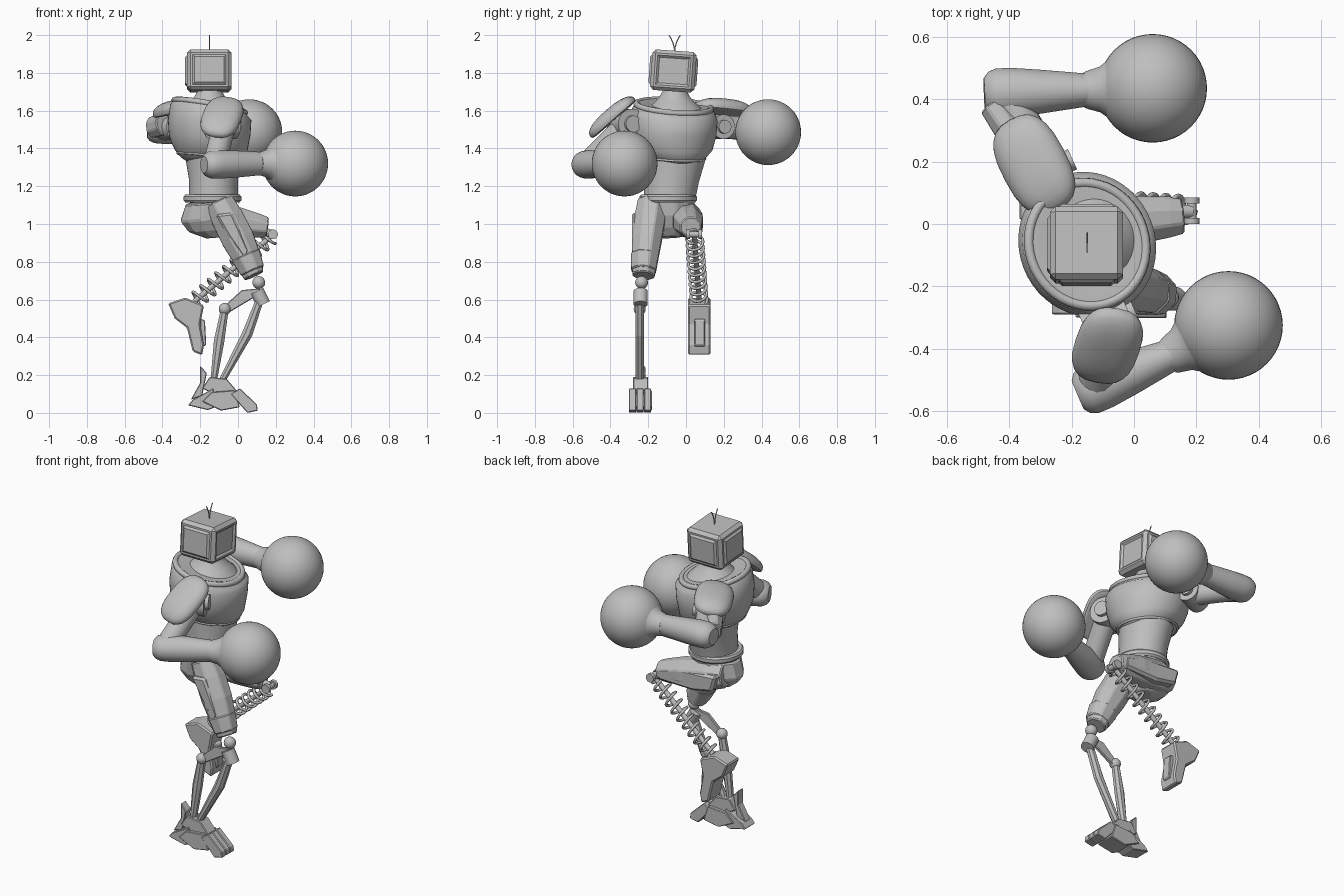
import bpy
import bmesh
from math import sin, cos, pi, radians, copysign
from mathutils import Vector, Matrix

if "Cube" in bpy.data.objects:
    bpy.data.objects.remove(bpy.data.objects["Cube"])

# One plain metal colour
metal = bpy.data.materials.new("plain_grey_metal")
metal.use_nodes = True
grey = (0.52, 0.52, 0.52, 1)
metal.diffuse_color = grey
metal.node_tree.nodes["Principled BSDF"].inputs["Base Color"].default_value = grey

UP = Vector((0, 0, 1))
Y = Vector((0, 1, 0))
FORWARD = Vector((0.91, 0.41, 0))      # direction the twisted chest faces
SIDE = Vector((-0.41, 0.91, 0))        # towards the chest's own left
CHEST = Vector((-0.15, -0.065, 0))

def add_object(name, data):
    data.materials.append(metal)
    obj = bpy.data.objects.new(name, data)
    bpy.context.scene.collection.objects.link(obj)
    return obj

def finish(name, bm, smooth=35, bevel=0):
    """Turn a bmesh into a named, shaded object."""
    bmesh.ops.recalc_face_normals(bm, faces=bm.faces)
    mesh = bpy.data.meshes.new(name)
    bm.to_mesh(mesh)
    bm.free()
    if smooth:
        mesh.shade_smooth()
        mesh.set_sharp_from_angle(angle=radians(smooth))
    obj = add_object(name, mesh)
    if bevel:
        obj.modifiers.new("edge_bevel", "BEVEL").width = bevel
    return obj

def loft(name, rings, n=24, side=Y, smooth=35, bevel=0):
    """Skin elliptical rings given as (centre, radius along side, other radius)."""
    bm = bmesh.new()
    centres = [Vector(r[0]) for r in rings]
    axis = (centres[-1] - centres[0]).normalized()
    u = (side - axis * side.dot(axis)).normalized()
    v = axis.cross(u)
    angles = [2 * pi * (i + 0.5) / n for i in range(n)]
    loops = [[bm.verts.new(c + u * a * cos(t) + v * b * sin(t)) for t in angles]
             for c, (_, a, b) in zip(centres, rings)]
    for low, high in zip(loops, loops[1:]):
        for i in range(n):
            j = (i + 1) % n
            bm.faces.new((low[i], low[j], high[j], high[i]))
    bm.faces.new(loops[0])
    bm.faces.new(loops[-1])
    return finish(name, bm, smooth, bevel)

def rod(name, start, end, r, n=16):
    side = Y if abs((Vector(end) - Vector(start)).normalized().y) < 0.9 else UP
    loft(name, [(start, r, r), (end, r, r)], n, side)

def ball(name, centre, radius, n=48):
    bm = bmesh.new()
    bmesh.ops.create_uvsphere(bm, u_segments=n, v_segments=n // 2, radius=radius)
    bmesh.ops.translate(bm, verts=bm.verts, vec=centre)
    finish(name, bm, 60)

def prism(name, y0, y1, profile, bevel=0.004):
    """Extrude an x-z outline across y."""
    bm = bmesh.new()
    face = bm.faces.new([bm.verts.new((x, y0, z)) for x, z in profile])
    new = bmesh.ops.extrude_face_region(bm, geom=[face])["geom"]
    moved = [g for g in new if isinstance(g, bmesh.types.BMVert)]
    bmesh.ops.translate(bm, vec=(0, y1 - y0, 0), verts=moved)
    finish(name, bm, 0, bevel)

def tube(name, points, radius, closed=False):
    curve = bpy.data.curves.new(name, "CURVE")
    curve.dimensions = "3D"
    curve.bevel_depth = radius
    curve.bevel_resolution = 2
    spline = curve.splines.new("POLY")
    spline.points.add(len(points) - 1)
    for p, co in zip(spline.points, points):
        p.co = (*co, 1)
    spline.use_cyclic_u = closed
    add_object(name, curve)

def pad(name, centre, along, normal, size):
    """Squarish half dome used as shoulder armour."""
    bm = bmesh.new()
    bmesh.ops.create_uvsphere(bm, u_segments=24, v_segments=12, radius=1)
    for vert in bm.verts:
        vert.co = [copysign(abs(c) ** 0.75, c) for c in vert.co.xy] + [max(vert.co.z, -0.35)]
    x = Vector(along).normalized()
    z = Vector(normal)
    z = (z - x * z.dot(x)).normalized()
    turn = Matrix((x, z.cross(x), z)).transposed().to_4x4()
    bm.transform(Matrix.Translation(centre) @ turn @ Matrix.Diagonal((*size, 1)))
    finish(name, bm, 40)

# Head: chamfered box with a recessed screen and raised side panels
bm = bmesh.new()
bmesh.ops.create_cube(bm, size=1)
bmesh.ops.scale(bm, vec=(0.235, 0.235, 0.215), verts=bm.verts)
bmesh.ops.bevel(bm, geom=bm.edges[:], offset=0.018, segments=1, affect="EDGES")
bm.normal_update()
for face in [f for f in bm.faces if f.calc_area() > 0.02 and abs(f.normal.z) < 0.5]:
    depth = -0.01 if face.normal.x > 0.5 else 0.01
    bmesh.ops.inset_individual(bm, faces=[face], thickness=0.015)
    bmesh.ops.inset_individual(bm, faces=[face], thickness=0.016, depth=depth)
bm.transform(Matrix.Translation((-0.152, -0.067, 1.81)) @ Matrix.Rotation(radians(-4), 4, "X"))
finish("head", bm, 0)
for label, lean in (("left", 0.03), ("right", -0.03)):
    path = [(-0.15, -0.06 + lean * t * t, 1.91 + 0.09 * t) for t in (0, 0.3, 0.6, 0.8, 1)]
    tube(label + "_antenna", path, 0.003)

# Neck, chest, collar and waist
loft("neck", [((-0.15, -0.06, z), r, r) for z, r in (
    (1.58, 0.165), (1.61, 0.145), (1.64, 0.112), (1.67, 0.084), (1.70, 0.066), (1.72, 0.064))], 32)
chest = loft("chest", [(CHEST + UP * z, a, b) for z, a, b in (
    (1.315, 0.09, 0.12), (1.335, 0.135, 0.155), (1.365, 0.175, 0.18), (1.40, 0.207, 0.197),
    (1.47, 0.23, 0.213), (1.55, 0.235, 0.218), (1.60, 0.222, 0.205), (1.63, 0.195, 0.18),
    (1.63, 0.16, 0.15), (1.625, 0.12, 0.12))], 48, SIDE)
for vert in chest.data.vertices:
    slope = 0.2 if vert.co.z > 1.57 else 0.12 if vert.co.z < 1.42 else 0
    vert.co.z -= slope * (vert.co - CHEST).dot(FORWARD)

def chest_ring(a, b, z, tilt):
    return [CHEST + SIDE * a * cos(t) + FORWARD * b * sin(t) + UP * (z - tilt * sin(t))
            for t in (2 * pi * i / 48 for i in range(48))]

tube("collar", chest_ring(0.2, 0.185, 1.622, 0.037), 0.016, True)
tube("chest_lower_seam", chest_ring(0.165, 0.17, 1.355, 0.022), 0.007, True)
loft("waist", [((-0.13, -0.09, 1.12), 0.135, 0.13), ((-0.13, -0.075, 1.24), 0.145, 0.13),
               ((-0.135, -0.06, 1.36), 0.165, 0.145)], 32)
loft("belt", [((-0.135, -0.095, z), r, r) for z, r in (
    (1.115, 0.145), (1.125, 0.153), (1.145, 0.153), (1.155, 0.145))], 32)
loft("pelvis", [((-0.14, -0.09, 1.12), 0.14, 0.14), ((-0.16, -0.085, 1.03), 0.135, 0.15),
                ((-0.15, -0.08, 0.97), 0.11, 0.115), ((-0.12, -0.08, 0.93), 0.07, 0.05)], 12, Y, 0, 0.008)

def arm(label, joint, *points):
    """Shoulder joint, upper arm, forearm, cuff and round glove."""
    s, e, w, g = (Vector(p) for p in points)
    rod(label + "_shoulder_joint", s - FORWARD * 0.09, s + FORWARD * 0.06, joint, 24)
    rod(label + "_shoulder_cap", s + FORWARD * 0.05, s + FORWARD * 0.08, joint * 0.55, 24)
    rod(label + "_upper_arm", s, e, 0.062, 16)
    d = (w - e).normalized()
    loft(label + "_forearm", [(e + d * t, a, b) for t, a, b in (
        (-0.06, 0.05, 0.045), (-0.045, 0.07, 0.062), (-0.02, 0.08, 0.073), (0.03, 0.08, 0.076),
        (0.12, 0.071, 0.072))] + [(w, 0.052, 0.062)], 24, d.cross(UP))
    f = (g - w).normalized()
    loft(label + "_glove_cuff", [(g - f * t, r, r) for t, r in (
        (0.22, 0.057), (0.205, 0.063), (0.17, 0.073), (0.145, 0.092), (0.11, 0.132))], 32, f.cross(UP))
    ball(label + "_glove", g, 0.174)

arm("left", 0.065, (-0.27, 0.175, 1.515), (-0.42, 0.42, 1.50), (-0.14, 0.43, 1.49), (0.06, 0.435, 1.486))
arm("right", 0.08, (-0.07, -0.31, 1.53), (-0.125, -0.525, 1.315), (0.12, -0.42, 1.32), (0.303, -0.325, 1.32))
pad("left_shoulder_pad", (-0.32, 0.19, 1.605), (-0.45, 0.85, -0.1), (-0.2, 0, 1), (0.165, 0.108, 0.055))
pad("right_shoulder_pad", (-0.085, -0.39, 1.565), (-0.08, -0.24, -0.21), (0, -0.6, 0.8), (0.155, 0.105, 0.05))
loft("left_arm_guard", [((-0.39, 0.29, 1.53), 0.065, 0.055), ((-0.455, 0.38, 1.51), 0.06, 0.045)], 8, UP, 0, 0.006)

# Standing right leg: armoured thigh and open strut shin
loft("right_thigh", [((-0.1, -0.18, 1.12), 0.08, 0.08), ((-0.055, -0.19, 1.03), 0.088, 0.092),
                     ((0.0, -0.205, 0.92), 0.083, 0.094), ((0.062, -0.22, 0.79), 0.072, 0.075),
                     ((0.085, -0.225, 0.725), 0.062, 0.058)], 8, Y, 0, 0.006)
loft("right_thigh_band", [((0.04, -0.218, 0.835), 0.08, 0.086), ((0.078, -0.225, 0.75), 0.07, 0.07)], 8, Y, 0, 0.006)
prism("right_thigh_plate", -0.287, -0.2,
      [(-0.12, 1.05), (-0.03, 1.06), (0.06, 0.86), (0.04, 0.8), (-0.05, 0.93)], 0.012)
ball("right_knee_ball", (0.11, -0.235, 0.69), 0.034, 20)
rod("right_knee_axle", (0.10, -0.24, 0.645), (0.135, -0.24, 0.575), 0.038)
prism("right_knee_link", -0.255, -0.235, [(0.12, 0.66), (0.1, 0.62), (-0.05, 0.53), (-0.09, 0.55), (0.02, 0.65)])
ball("right_rear_strut_joint", (-0.07, -0.245, 0.55), 0.032, 20)
for name, path in (("right_front_strut", ((0.12, 0.61), (0.05, 0.42), (-0.09, 0.16))),
                   ("right_rear_strut", ((-0.07, 0.55), (-0.1, 0.38), (-0.13, 0.16)))):
    loft(name, [((x, -0.245, z), 0.025, r) for (x, z), r in zip(path, (0.022, 0.03, 0.018))], 8, Y, 0)

# Standing foot made of overlapping plates
prism("right_heel_spur", -0.265, -0.215, [(-0.2, 0.25), (-0.165, 0.21), (-0.19, 0.09), (-0.25, 0.07), (-0.2, 0.16)])
prism("right_heel", -0.29, -0.19, [(-0.265, 0.04), (-0.24, 0.07), (-0.13, 0.13), (-0.12, 0.03), (-0.16, 0.015)])
prism("right_ankle", -0.28, -0.2, [(-0.19, 0.13), (-0.15, 0.19), (-0.06, 0.18), (0.0, 0.11), (-0.05, 0.06)])
prism("right_sole", -0.3, -0.18, [(-0.19, 0.06), (-0.14, 0.11), (-0.02, 0.12), (0.01, 0.03), (-0.09, 0.012)])
toe = [(-0.04, 0.1), (0.01, 0.13), (0.1, 0.045), (0.105, 0.012), (0.05, 0)]
for label, y in (("outer", -0.302), ("middle", -0.262), ("inner", -0.222)):
    prism(f"right_{label}_toe", y, y + 0.038, toe)

# Raised left leg: level thigh, knee spool and spring shin
loft("left_thigh", [((-0.26, -0.01, 1.04), 0.06, 0.07), ((-0.17, 0.0, 1.035), 0.085, 0.095),
                    ((0.0, 0.012, 1.01), 0.085, 0.085), ((0.11, 0.022, 0.99), 0.07, 0.068),
                    ((0.155, 0.025, 0.983), 0.06, 0.056)], 8, Y, 0, 0.006)
prism("left_thigh_plate", 0.01, 0.088,
      [(-0.26, 1.07), (0.0, 1.055), (0.13, 1.02), (0.13, 0.95), (-0.1, 0.945), (-0.23, 0.97)], 0.014)
rod("left_knee_spool", (0.185, 0, 0.945), (0.185, 0.085, 0.945), 0.016)
for label, y in (("right", 0), ("left", 0.065)):
    rod(f"{label}_spool_rim", (0.185, y, 0.945), (0.185, y + 0.02, 0.945), 0.026)
rod("left_knee_stub", (0.12, 0.04, 0.965), (0.185, 0.04, 0.945), 0.022)
top, bottom = Vector((0.17, 0.045, 0.93)), Vector((-0.23, 0.07, 0.59))
rod("left_shin_rod", top, bottom, 0.014)
u = (bottom - top).cross(Y).normalized()
v = (bottom - top).cross(u).normalized()
turns, steps = 10, 20
coil = [(i / (turns * steps), 2 * pi * i / steps) for i in range(turns * steps + 1)]
tube("left_shin_spring", [top.lerp(bottom, f) + 0.043 * (u * cos(t) + v * sin(t)) for f, t in coil], 0.008)

# Raised foot hanging toe down
prism("left_foot", 0.01, 0.13, [(-0.37, 0.58), (-0.28, 0.61), (-0.18, 0.57), (-0.2, 0.47), (-0.18, 0.36),
                                (-0.19, 0.305), (-0.24, 0.325), (-0.27, 0.45), (-0.335, 0.5)], 0.008)
prism("left_foot_panel", 0.045, 0.1, [(-0.2, 0.5), (-0.175, 0.49), (-0.168, 0.36), (-0.2, 0.34)])
